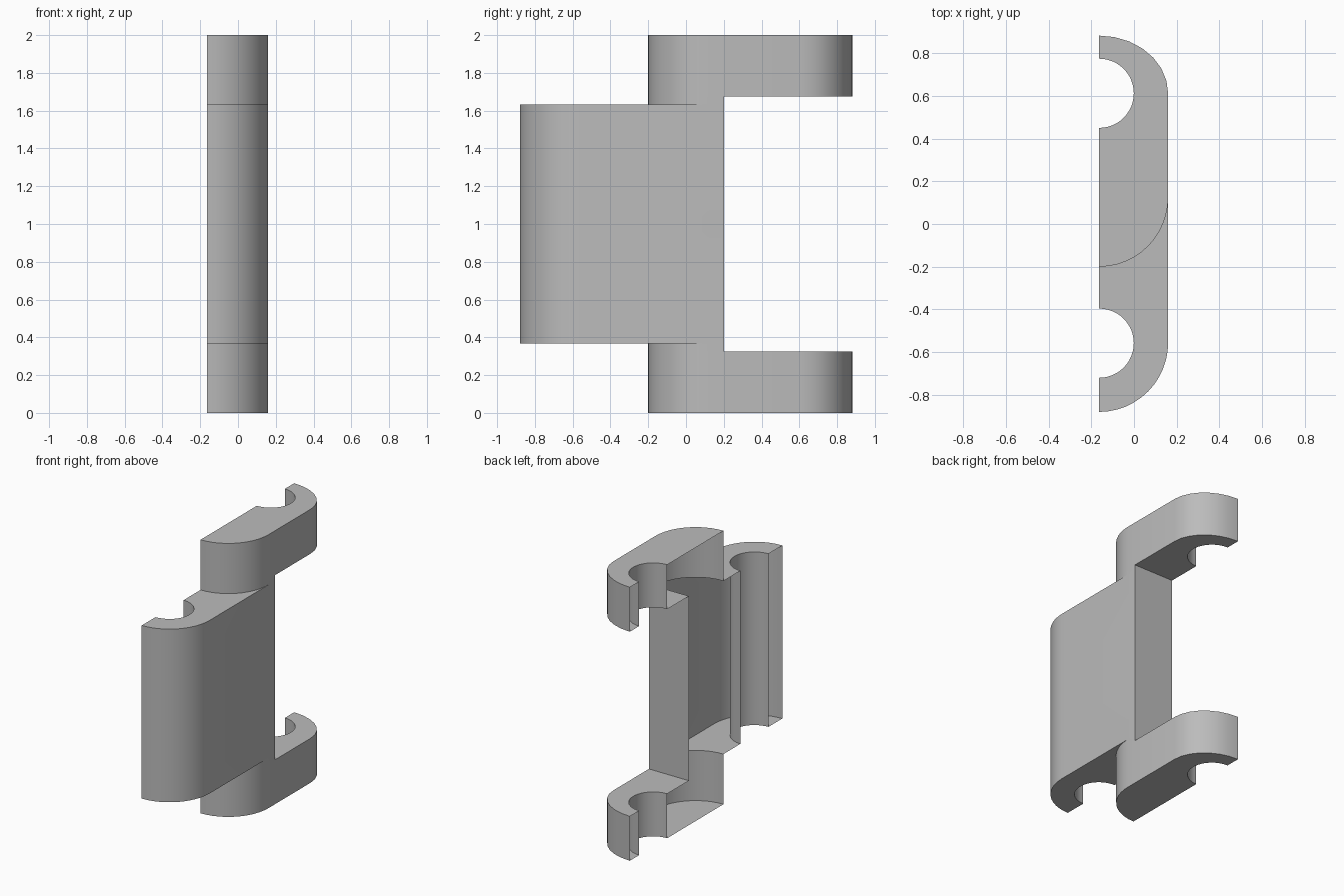
import bpy, bmesh, math

if "Cube" in bpy.data.objects:
    bpy.data.objects.remove(bpy.data.objects["Cube"])

X0, X1 = -0.163, 0.16          # open cut plane and outer face
W = X1 - X0
Z_LUG, Z_BODY = -0.675, -0.633  # lug inner face and plate end, relative to mid height


def arc(cy, rx, ry, a0, a1, n):
    """Elliptical arc centred on the cut plane; angle 0 points to +x."""
    pts = []
    for i in range(n + 1):
        a = math.radians(a0 + (a1 - a0) * i / n)
        pts.append((X0 + rx * math.cos(a), cy + ry * math.sin(a)))
    return pts


bm = bmesh.new()


def wall(path, z0, z1):
    for (xa, ya), (xb, yb) in zip(path, path[1:]):
        bm.faces.new([bm.verts.new(p) for p in
                      ((xa, ya, z0), (xb, yb, z0), (xb, yb, z1), (xa, ya, z1))])


def cap(path, z):
    bm.faces.new([bm.verts.new((x, y, z)) for x, y in path])


# Profiles
front_round = arc(-0.555, W, 0.325, -90, 0, 12)
front_hole = arc(-0.558, 0.162, 0.162, 90, -90, 24)
lug_round = arc(0.125, W, 0.325, -90, 0, 12)
back_round = arc(0.61, W, 0.272, 0, 90, 7)
back_hole = arc(0.612, 0.162, 0.162, 90, -90, 24)
corner, inner = (X1, 0.2), (X0, 0.2)

# Central plate with its half knuckle (lower half)
wall(front_round + [lug_round[-1], corner, inner], Z_BODY, 0)
wall(front_hole, Z_BODY, 0)
cap(front_round + lug_round[::-1] + front_hole, Z_BODY)

# Lug with rounded end and half knuckle
wall(lug_round + [corner], -1, Z_LUG)
wall(lug_round + [corner, inner], Z_LUG, Z_BODY)
wall([corner] + back_round, -1, Z_LUG)
wall(back_hole, -1, Z_LUG)
cap(lug_round + [corner] + back_round + back_hole, -1)
cap([inner, corner] + back_round + back_hole, Z_LUG)

bmesh.ops.remove_doubles(bm, verts=bm.verts[:], dist=1e-4)
bmesh.ops.recalc_face_normals(bm, faces=bm.faces[:])
# Make sure the lowest face points down
bm.faces.ensure_lookup_table()
bottom = min(bm.faces, key=lambda f: f.calc_center_median().z)
if bottom.normal.z > 0:
    bmesh.ops.reverse_faces(bm, faces=bm.faces[:])

mesh = bpy.data.meshes.new("hinge_link")
bm.to_mesh(mesh)
bm.free()
link = bpy.data.objects.new("hinge_link", mesh)
bpy.context.collection.objects.link(link)
link.location.z = 1

grey = bpy.data.materials.new("plain grey")
grey.diffuse_color = (0.5, 0.5, 0.5, 1)
grey.use_nodes = True
grey.node_tree.nodes["Principled BSDF"].inputs["Base Color"].default_value = grey.diffuse_color
mesh.materials.append(grey)

# Upper half
mirror = link.modifiers.new("upper_half", 'MIRROR')
mirror.use_axis = (False, False, True)
mirror.use_clip = True

bpy.context.view_layer.objects.active = link
link.select_set(True)
bpy.ops.object.shade_smooth_by_angle(angle=math.radians(30))
